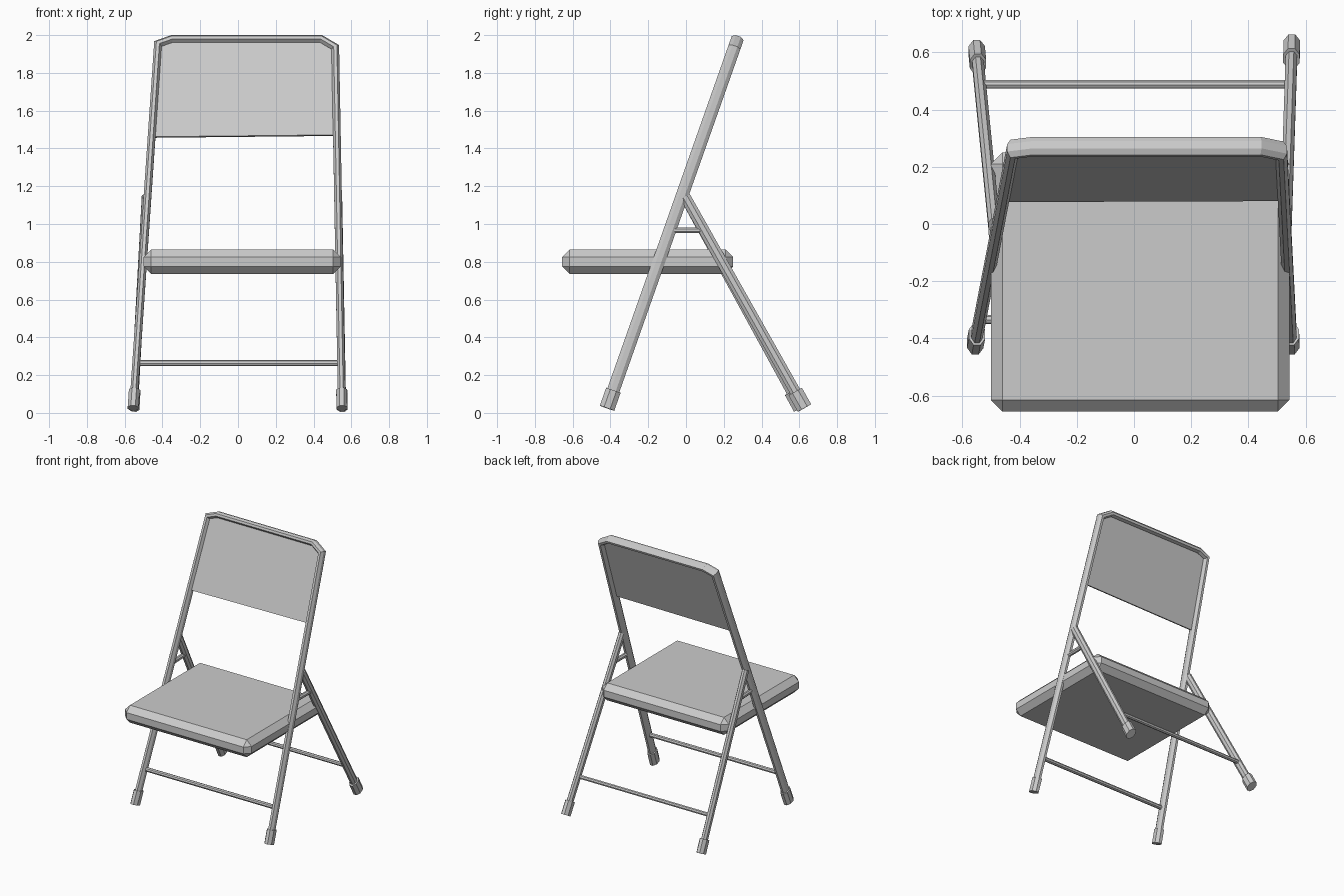
import bpy
import bmesh
import math
from mathutils import Vector

cube = bpy.data.objects.get("Cube")
if cube:
    bpy.data.objects.remove(cube, do_unlink=True)

metal = bpy.data.materials.new("grey metal")
metal.use_nodes = True
GREY = (0.6, 0.6, 0.6, 1)
metal.diffuse_color = GREY
metal.node_tree.nodes["Principled BSDF"].inputs["Base Color"].default_value = GREY

FRAME_DIR = Vector((0, 0.333, 0.943))
FRAME_NORMAL = Vector((0, -0.943, 0.333))
REAR_NORMAL = Vector((0, 0.87, 0.49))


def finish(name, bm):
    bmesh.ops.recalc_face_normals(bm, faces=bm.faces[:])
    mesh = bpy.data.meshes.new(name)
    bm.to_mesh(mesh)
    bm.free()
    mesh.materials.append(metal)
    obj = bpy.data.objects.new(name, mesh)
    bpy.context.collection.objects.link(obj)
    return obj


def tube(name, points, normal, wide, deep, sides=8):
    """Sweep an oval along a flat path with mitred corners."""
    pts = [Vector(p) for p in points]
    bm = bmesh.new()
    rings = []
    for i, p in enumerate(pts):
        before = (p - pts[i - 1]).normalized() if i else None
        after = (pts[i + 1] - p).normalized() if i < len(pts) - 1 else None
        before = before or after
        after = after or before
        along = (before + after).normalized()
        side = along.cross(normal).normalized()
        depth = side.cross(along).normalized()
        mitre = 1 / max(along.dot(before), 0.3)
        ring = []
        for k in range(sides):
            a = 2 * math.pi * (k + 0.5) / sides
            ring.append(bm.verts.new(p + side * math.cos(a) * wide * mitre
                                     + depth * math.sin(a) * deep))
        rings.append(ring)
    for r, s in zip(rings, rings[1:]):
        for k in range(sides):
            j = (k + 1) % sides
            bm.faces.new((r[k], r[j], s[j], s[k]))
    bm.faces.new(rings[0])
    bm.faces.new(rings[-1])
    return finish(name, bm)


def on_frame(x, z):
    """Point on the leaning plane of the main frame."""
    return Vector((x, -0.418 + (z - 0.025) * 0.353, z))


def box(name, corners, bevel=0.0):
    bm = bmesh.new()
    low, high = Vector(corners[0]), Vector(corners[1])
    bmesh.ops.create_cube(bm, size=1)
    for v in bm.verts:
        v.co = (low + high) / 2 + v.co * (high - low)
    if bevel:
        bmesh.ops.bevel(bm, geom=bm.edges[:], offset=bevel, segments=1,
                        affect='EDGES')
    return finish(name, bm)


# Main frame: front legs joined over the top of the backrest
path = [on_frame(x, z) for x, z in (
    (-0.555, 0.03), (-0.424, 1.95), (-0.35, 1.976),
    (0.44, 1.976), (0.515, 1.932), (0.55, 0.03))]
tube("main_frame", path, FRAME_NORMAL, 0.022, 0.036)

# Backrest plate
bm = bmesh.new()
outline = [on_frame(x, z) for x, z in (
    (-0.457, 1.458), (0.523, 1.468), (0.515, 1.932),
    (0.44, 1.97), (-0.35, 1.97), (-0.424, 1.945))]
front = [bm.verts.new(p + FRAME_NORMAL * 0.012) for p in outline]
back = [bm.verts.new(p - FRAME_NORMAL * 0.005) for p in outline]
bm.faces.new(front)
bm.faces.new(back)
for i in range(len(front)):
    j = (i + 1) % len(front)
    bm.faces.new((front[i], front[j], back[j], back[i]))
finish("backrest", bm)

# Seat cushion
box("seat", ((-0.5, -0.656, 0.735), (0.543, 0.25, 0.865)), 0.04)

# Rear legs, foot caps and short side struts
sides = (("right", path[0], path[1], (-0.55, 0.605, 0.03), (-0.489, -0.005, 1.145)),
         ("left", path[5], path[4], (0.552, 0.625, 0.03), (0.531, -0.005, 1.145)))
for label, foot, top, rear_foot, rear_top in sides:
    rear_foot, rear_top = Vector(rear_foot), Vector(rear_top)
    tube(label + "_rear_leg", (rear_foot, rear_top), REAR_NORMAL, 0.022, 0.031)
    for part, start, end, normal in (
            ("front", foot, top, FRAME_NORMAL),
            ("rear", rear_foot, rear_top, REAR_NORMAL)):
        way = (end - start).normalized()
        tube(f"{label}_{part}_foot_cap", (start - way * 0.005, start + way * 0.095),
             normal, 0.031, 0.044)
    height = 0.967
    a = foot.lerp(top, (height - foot.z) / (top.z - foot.z))
    b = rear_foot.lerp(rear_top, (height - rear_foot.z) / (rear_top.z - rear_foot.z))
    tube(label + "_side_strut", (a, b), Vector((0, 0, 1)), 0.016, 0.017)

# Crossbars between the front legs and between the rear legs
tube("front_crossbar", (on_frame(-0.54, 0.263), on_frame(0.546, 0.263)),
     FRAME_NORMAL, 0.016, 0.016)
tube("rear_crossbar", ((-0.537, 0.488, 0.263), (0.547, 0.488, 0.263)),
     REAR_NORMAL, 0.015, 0.015)
